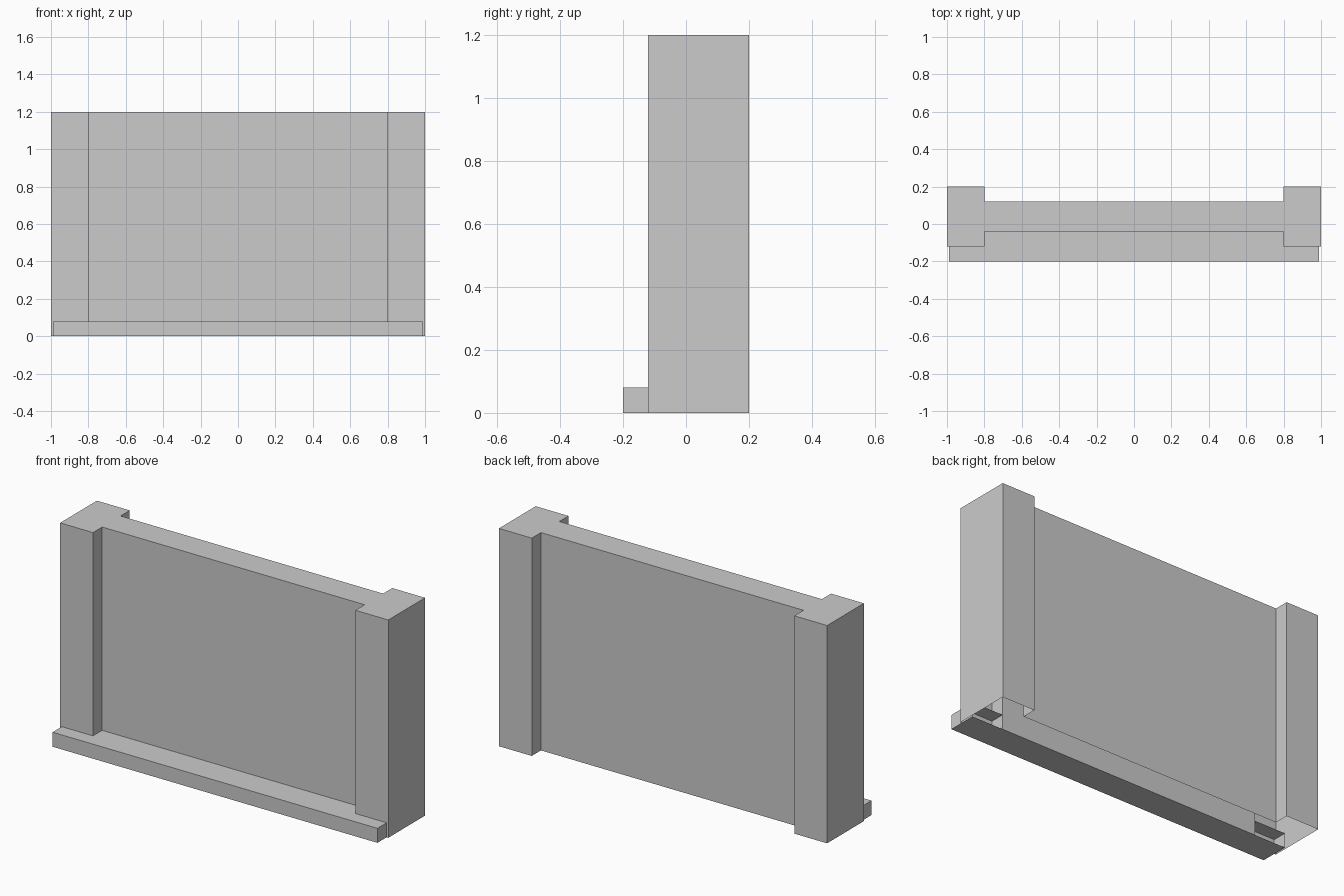
import bpy, bmesh

if "Cube" in bpy.data.objects:
    bpy.data.objects.remove(bpy.data.objects["Cube"])


def make_object(name, bm, mirror=False):
    mesh = bpy.data.meshes.new(name)
    bm.to_mesh(mesh)
    bm.free()
    obj = bpy.data.objects.new(name, mesh)
    bpy.context.collection.objects.link(obj)
    return obj


def extruded_shell(profile, height):
    """Extrude a plan outline upward: closed on top, open underneath."""
    bm = bmesh.new()
    top = bm.faces.new([bm.verts.new((x, y, height)) for x, y in profile])
    low = bmesh.ops.extrude_edge_only(bm, edges=top.edges[:])["geom"]
    for v in (g for g in low if isinstance(g, bmesh.types.BMVert)):
        v.co.z = 0
    bmesh.ops.recalc_face_normals(bm, faces=bm.faces[:])
    if top.normal.z < 0:
        bmesh.ops.reverse_faces(bm, faces=bm.faces[:])
    return bm


# Wall panel with a thicker post at each end, one H-shaped outline
half = [(0.8, -0.04), (0.8, -0.12), (1, -0.12), (1, 0.2), (0.8, 0.2), (0.8, 0.12)]
outline = half + [(-x, y) for x, y in reversed(half)]
make_object("wall_with_posts", extruded_shell(outline, 1.2))

# Base ledge along the front, open at the back where it meets the wall
bm = bmesh.new()
bmesh.ops.create_cube(bm, size=1)
bmesh.ops.scale(bm, vec=(1.98, 0.16, 0.08), verts=bm.verts)
bmesh.ops.translate(bm, vec=(0, -0.12, 0.04), verts=bm.verts)
bm.normal_update()
back = [f for f in bm.faces if f.normal.y > 0.5]
bmesh.ops.delete(bm, geom=back, context="FACES_ONLY")
make_object("base_ledge", bm)
